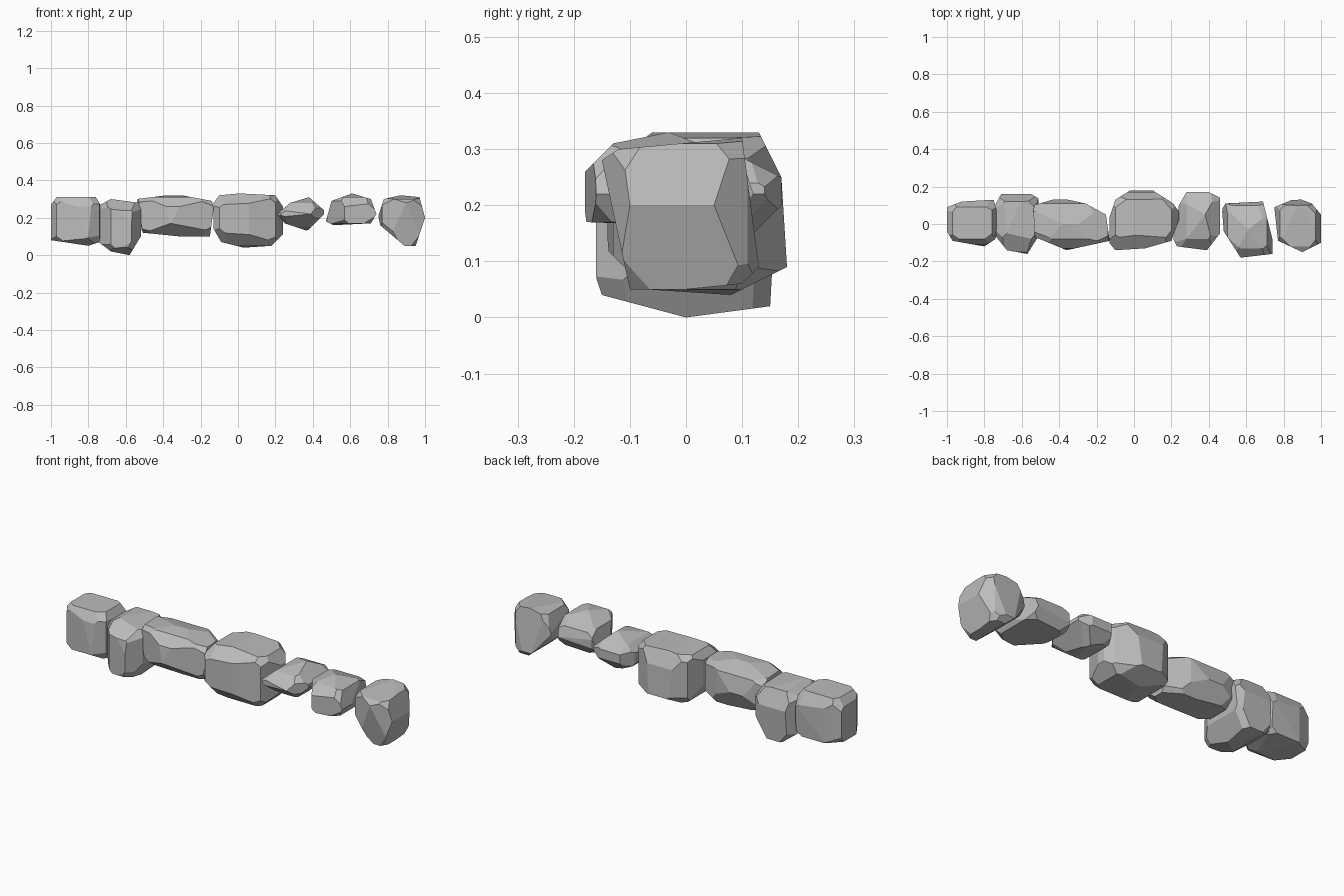
import bpy
import bmesh
import random
from itertools import product
from mathutils import Vector
from mathutils.geometry import convex_hull_2d

random.seed(7)
if "Cube" in bpy.data.objects:
    bpy.data.objects.remove(bpy.data.objects["Cube"], do_unlink=True)

stone = bpy.data.materials.new("stone grey")
stone.use_nodes = True
stone.diffuse_color = (0.5, 0.5, 0.5, 1)
stone.node_tree.nodes["Principled BSDF"].inputs["Base Color"].default_value = stone.diffuse_color


def slice_off(bm, point, normal):
    """Remove everything beyond a plane and close the cut with a flat face."""
    geom = bm.verts[:] + bm.edges[:] + bm.faces[:]
    cut = bmesh.ops.bisect_plane(bm, geom=geom, plane_co=point, plane_no=normal,
                                 dist=0.0001, clear_outer=True)
    edges = [e for e in cut["geom_cut"] if isinstance(e, bmesh.types.BMEdge)]
    if edges:
        bmesh.ops.holes_fill(bm, edges=[e for e in edges if e.is_boundary], sides=0)


def carve_outline(bm, outline, axes):
    """Trim the block to a convex outline (in hundredths) lying in two axes."""
    pts = [Vector(p) / 100 for p in outline]
    pts = [pts[i] for i in convex_hull_2d(pts)]
    middle = sum(pts, Vector((0, 0))) / len(pts)
    for a, b in zip(pts, pts[1:] + pts[:1]):
        flat = Vector((b.y - a.y, a.x - b.x)).normalized()
        if flat.dot(a - middle) < 0:
            flat = -flat
        point, normal = Vector(), Vector()
        for k, axis in enumerate(axes):
            point[axis], normal[axis] = a[k], flat[k]
        slice_off(bm, point, normal)


def rock(name, front, top, side, chip=0.09):
    bm = bmesh.new()
    bmesh.ops.create_cube(bm, size=4)
    carve_outline(bm, front, (0, 2))
    carve_outline(bm, top, (0, 1))
    carve_outline(bm, side, (1, 2))
    # Chip the eight corners with slightly uneven planes
    low = Vector([min(v.co[k] for v in bm.verts) for k in range(3)])
    high = Vector([max(v.co[k] for v in bm.verts) for k in range(3)])
    centre, half = (low + high) / 2, (high - low) / 2
    for signs in product((-1, 1), repeat=3):
        n = Vector([s * random.uniform(0.7, 1.2) / h for s, h in zip(signs, half)]).normalized()
        reach = max(n.dot(v.co - centre) for v in bm.verts)
        slice_off(bm, centre + n * reach * (1 - chip), n)
    bmesh.ops.remove_doubles(bm, verts=bm.verts[:], dist=0.004)
    bmesh.ops.recalc_face_normals(bm, faces=bm.faces[:])
    mesh = bpy.data.meshes.new(name)
    bm.to_mesh(mesh)
    bm.free()
    mesh.materials.append(stone)
    bpy.context.collection.objects.link(bpy.data.objects.new(name, mesh))


# Row of boulders from right to left
rock("end_boulder_right",
     front=[(-100, 27), (-97, 31), (-76, 31), (-73, 26), (-74, 7), (-80, 5), (-100, 8)],
     top=[(-100, 9), (-92, 12), (-75, 13), (-73, 5), (-74, -8), (-80, -12), (-97, -9), (-100, -4)],
     side=[(-12, 9), (-11, 26), (-8, 31), (9, 31), (13, 24), (12, 7), (-5, 5)])

rock("low_boulder",
     front=[(-77, 25), (-68, 30), (-53, 28), (-51, 22), (-52, 10), (-58, 0), (-68, 2), (-76, 8)],
     top=[(-77, 5), (-71, 16), (-55, 16), (-50, 13), (-52, -8), (-57, -16), (-68, -14), (-76, -4)],
     side=[(-17, 10), (-15, 4), (0, 0), (15, 2), (16, 20), (12, 29), (-5, 30), (-15, 24)])

rock("long_boulder",
     front=[(-54, 30), (-38, 32), (-30, 32), (-14, 29), (-13, 25), (-15, 10), (-31, 10), (-51, 12)],
     top=[(-54, 10), (-40, 14), (-26, 11), (-15, 5), (-13, -9), (-36, -14), (-53, -7)],
     side=[(-13, 26), (-14, 17), (-6, 10), (8, 10), (13, 20), (11, 29), (0, 32), (-8, 31)])

rock("middle_boulder",
     front=[(-13, 28), (-10, 32), (1, 33), (20, 32), (24, 26), (24, 11), (18, 5), (3, 4),
            (-9, 7), (-13, 14)],
     top=[(-14, 1), (-10, 13), (-2, 18), (10, 18), (21, 11), (25, 5), (20, -9), (6, -13),
          (-10, -14), (-14, -9)],
     side=[(-14, 27), (-14, 12), (-7, 5), (8, 4), (18, 9), (17, 25), (13, 33), (-6, 33)])

rock("thin_boulder",
     front=[(21, 22), (28, 28), (38, 31), (46, 24), (46, 22), (37, 13), (25, 17)],
     top=[(24, 10), (28, 17), (38, 18), (46, 14), (46, -5), (39, -14), (23, -12), (21, -8)],
     side=[(-14, 22), (-5, 15), (10, 13), (17, 20), (17, 25), (5, 31), (-8, 28)])

rock("small_boulder",
     front=[(47, 18), (50, 29), (61, 33), (71, 30), (74, 22), (71, 17), (51, 16)],
     top=[(47, 8), (49, 11), (69, 12), (74, -8), (74, -16), (57, -18), (48, -4)],
     side=[(-18, 26), (-18, 17), (8, 16), (12, 22), (10, 28), (-3, 33), (-13, 31)])

rock("end_boulder_left",
     front=[(75, 21), (78, 30), (87, 32), (97, 31), (100, 20), (95, 5), (89, 5), (76, 16)],
     top=[(75, 9), (87, 14), (95, 11), (100, 5), (100, -10), (90, -15), (77, -9)],
     side=[(-15, 28), (-12, 30), (10, 32), (13, 9), (10, 6), (0, 5), (-10, 5)])
